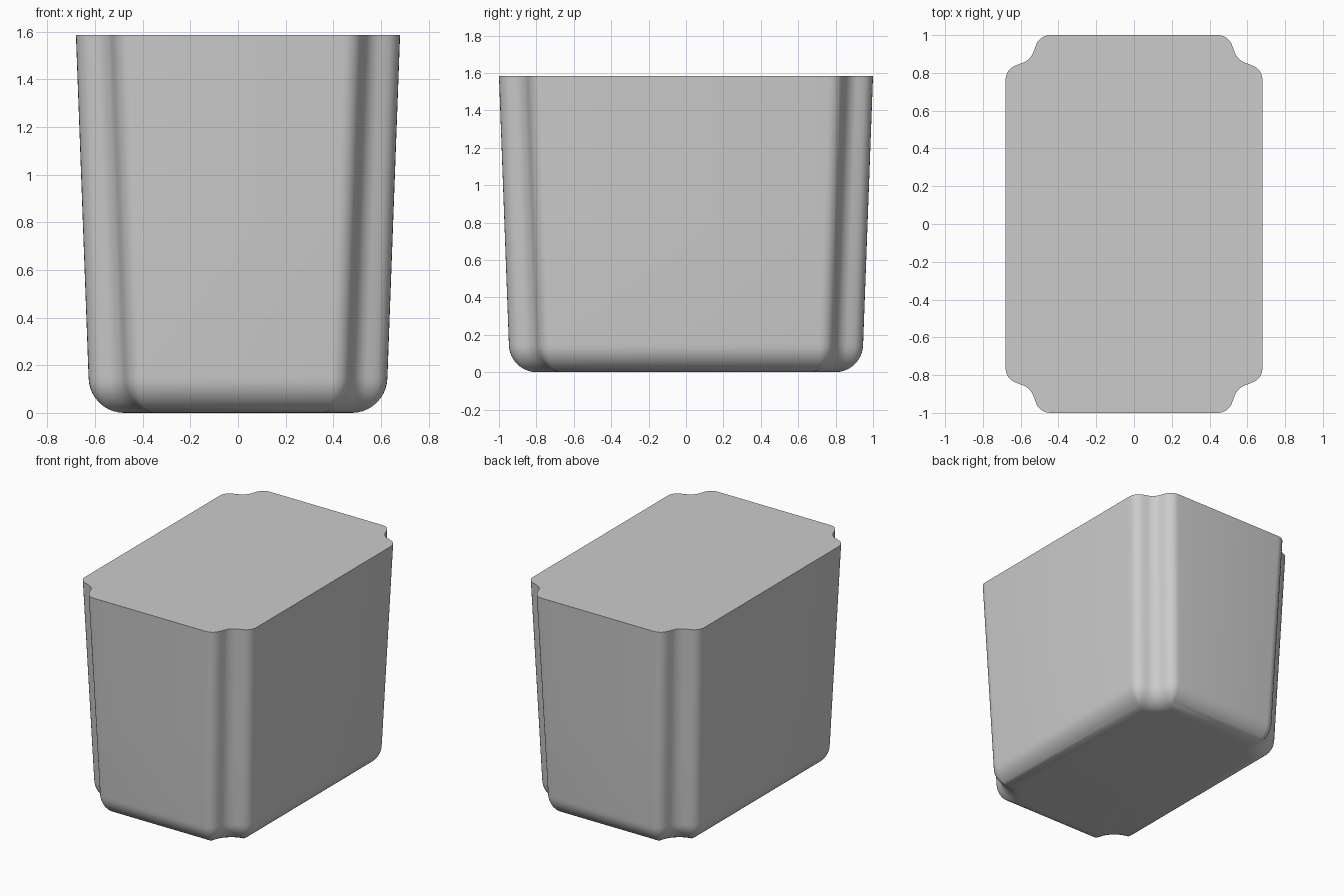
import bpy, bmesh
from math import sin, cos, acos, radians, degrees, pi

cube = bpy.data.objects.get("Cube")
if cube:
    bpy.data.objects.remove(cube)

HALF_X, HALF_Y, HEIGHT = 0.68, 1.0, 1.585
TAPER, FILLET = 0.053, 0.15
LOBE_R, NOTCH_R = 0.08, 0.10
LOBE = (HALF_X - LOBE_R, 0.764)       # centre of the rounding beside the notch
NOTCH = (0.626, 0.946)                # centre of the concave notch
STEPS = 6


def corner(d):
    """One notched corner, offset inward by d, from the side to the end wall."""
    r = NOTCH_R + d
    trim = 360 - degrees(acos((HALF_X - NOTCH[0] - d) / r)) if d > LOBE_R else 255
    first = []
    for i in range(STEPS + 1):
        a = radians(75 * i / STEPS)
        if d > LOBE_R:
            first.append((HALF_X - d, NOTCH[1] + r * sin(radians(trim))))
        else:
            s = LOBE_R - d
            first.append((LOBE[0] + s * cos(a), LOBE[1] + s * sin(a)))
    start = min(trim, 255)
    for i in range(STEPS + 1):
        a = radians(start + (225 - start) * i / STEPS)
        first.append((NOTCH[0] + r * cos(a), NOTCH[1] + r * sin(a)))
    # The second half mirrors the first across the notch diagonal
    k = NOTCH[1] - NOTCH[0]
    return first + [(y - k, x + k) for x, y in reversed(first[:-1])]


def outline(d, z):
    t = TAPER * (1 - max(z - FILLET, 0) / (HEIGHT - FILLET))
    q = [(x - t, y - t) for x, y in corner(d)]
    ring = q + [(-x, y) for x, y in reversed(q)]
    ring += [(-x, -y) for x, y in q] + [(x, -y) for x, y in reversed(q)]
    return [(x, y, z) for x, y in ring]


# Tapered wall, then a rounded bottom edge
levels = [(0, HEIGHT), (0, HEIGHT / 2)]
for i in range(11):
    a = i / 10 * pi / 2
    levels.append((FILLET * (1 - cos(a)), FILLET * (1 - sin(a))))

bm = bmesh.new()
rings = [[bm.verts.new(p) for p in outline(d, z)] for d, z in levels]
for upper, lower in zip(rings, rings[1:]):
    for i in range(len(upper)):
        j = (i + 1) % len(upper)
        bm.faces.new((upper[i], lower[i], lower[j], upper[j]))
bm.faces.new(rings[0])
bm.faces.new(list(reversed(rings[-1])))
bmesh.ops.remove_doubles(bm, verts=bm.verts, dist=0.0002)
bmesh.ops.recalc_face_normals(bm, faces=bm.faces)

mesh = bpy.data.meshes.new("tub")
bm.to_mesh(mesh)
bm.free()
tub = bpy.data.objects.new("tub", mesh)
bpy.context.collection.objects.link(tub)

# Plain grey finish
grey = bpy.data.materials.new("light grey")
grey.use_nodes = True
color = (0.6, 0.6, 0.6, 1)
grey.diffuse_color = color
grey.node_tree.nodes["Principled BSDF"].inputs["Base Color"].default_value = color
mesh.materials.append(grey)

bpy.context.view_layer.objects.active = tub
tub.select_set(True)
bpy.ops.object.shade_smooth_by_angle(angle=radians(35))
